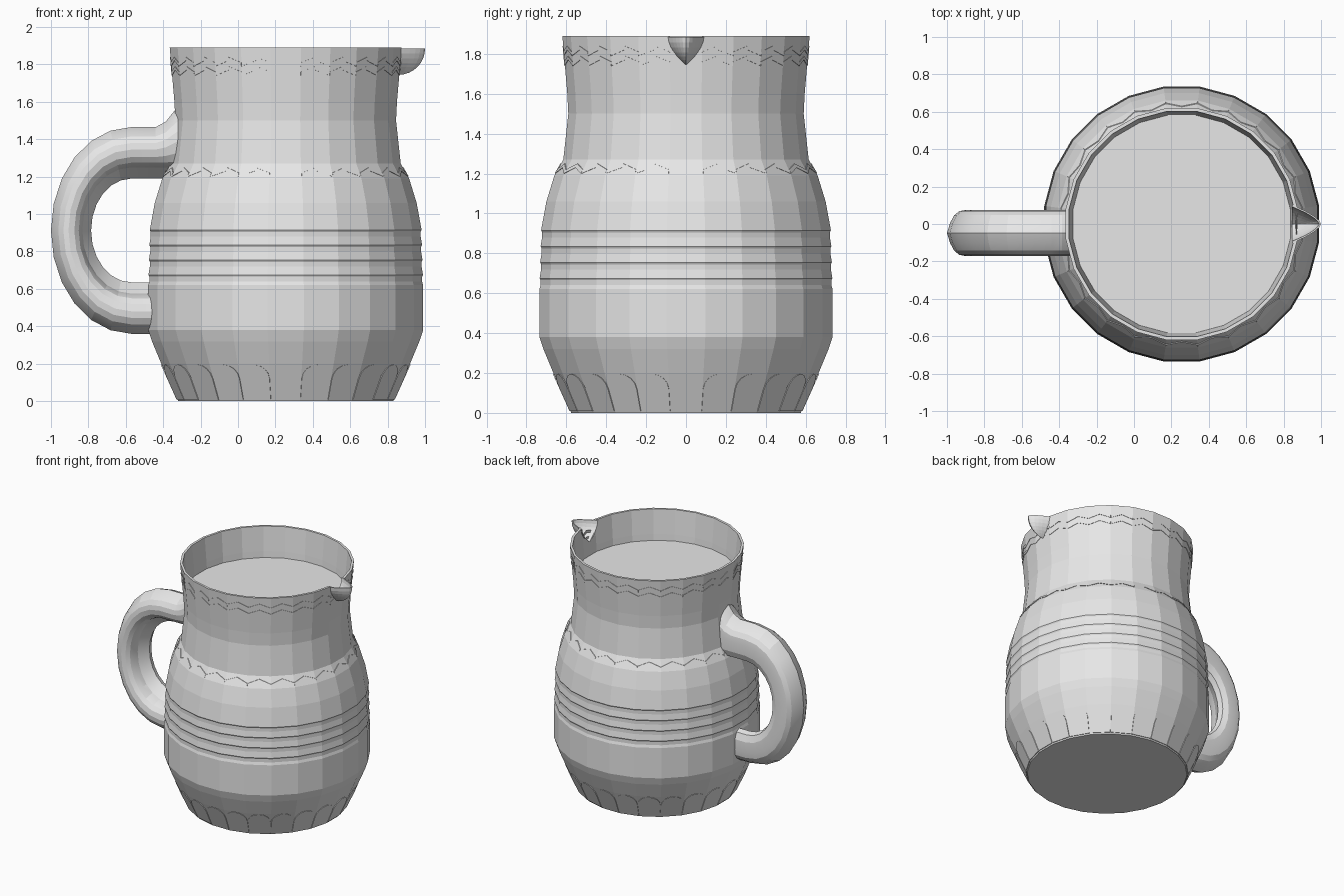
import bpy, bmesh, math
from mathutils import Vector

cube = bpy.data.objects.get("Cube")
if cube:
    bpy.data.objects.remove(cube, do_unlink=True)

SIDES = 24
HALF = math.pi / SIDES
CENTRE_X = 0.255

clay = bpy.data.materials.new("grey_clay")
clay.use_nodes = True
clay.diffuse_color = (0.8, 0.8, 0.8, 1)
for node in clay.node_tree.nodes:
    if node.type == 'BSDF_PRINCIPLED':
        node.inputs["Base Color"].default_value = (0.8, 0.8, 0.8, 1)


def finish(bm, name, fix_normals=True):
    if fix_normals:
        bmesh.ops.recalc_face_normals(bm, faces=bm.faces[:])
    mesh = bpy.data.meshes.new(name)
    bm.to_mesh(mesh)
    bm.free()
    obj = bpy.data.objects.new(name, mesh)
    bpy.context.collection.objects.link(obj)
    mesh.materials.append(clay)
    return obj


def bridge(bm, rings, closed=True):
    for a, b in zip(rings, rings[1:]):
        n = len(a)
        for i in range(n if closed else n - 1):
            j = (i + 1) % n
            bm.faces.new((a[i], a[j], b[j], b[i]))


def lathe(name, profile):
    # profile radii are measured to the middle of each flat side
    bm = bmesh.new()
    rings = []
    for r, z in profile:
        r /= math.cos(HALF)
        rings.append([bm.verts.new((CENTRE_X + r * math.cos(HALF * (2 * i + 1)),
                                    r * math.sin(HALF * (2 * i + 1)), z))
                      for i in range(SIDES)])
    bridge(bm, rings)
    bm.faces.new(rings[0])
    bm.faces.new(rings[-1])
    return finish(bm, name)


# Jug body: outer wall with shallow stripes, rim and inner wall
outer = [(0.575, 0), (0.665, 0.2), (0.715, 0.32), (0.735, 0.38), (0.735, 0.62)]
for z in (0.64, 0.72, 0.80, 0.88):
    r = 0.735 - 0.03 * (z - 0.6)
    outer += [(r - 0.005, z), (r - 0.005, z + 0.025), (r, z + 0.035)]
outer += [(0.70, 1.06), (0.66, 1.19), (0.615, 1.27), (0.59, 1.5), (0.595, 1.6), (0.62, 1.89)]
inner = [(0.602, 1.89), (0.585, 1.7), (0.578, 1.6)]
body = lathe("jug_body", outer + inner)

# Liquid surface
lathe("liquid", [(0.58, 1.61), (0.583, 1.65)])


# Raised plates laid on every flat side of the wall
def wall_radius(z):
    for (r0, z0), (r1, z1) in zip(outer, outer[1:]):
        if z0 <= z <= z1 and z1 > z0:
            return r0 + (r1 - r0) * (z - z0) / (z1 - z0)
    return outer[-1][0]


def relief(name, outline, lift=0.005):
    bm = bmesh.new()
    for i in range(SIDES):
        a = 2 * HALF * i
        out = Vector((math.cos(a), math.sin(a), 0))
        side = Vector((-math.sin(a), math.cos(a), 0))
        layers = []
        for h in (-0.002, lift):
            ring = []
            for u, z in outline:
                r = wall_radius(z)
                p = out * (r + h) + side * (u * r * math.tan(HALF))
                ring.append(bm.verts.new((p.x + CENTRE_X, p.y, z)))
            layers.append(ring)
        bridge(bm, layers)
        bm.faces.new(layers[1])
    return finish(bm, name)


# Petals round the foot
arch = [(-0.97, 0.01), (0.97, 0.01)]
arch += [(0.97 * math.cos(t * math.pi / 8), 0.12 + 0.075 * math.sin(t * math.pi / 8))
         for t in range(9)]
relief("foot_petals", arch)


# Chevron bands on the shoulder and under the rim
def chevron(z, height, width):
    return [(-1, z), (0, z + height), (1, z), (1, z + width),
            (0, z + height + width), (-1, z + width)]


relief("shoulder_chevrons", chevron(1.2, 0.03, 0.02), 0.004)
for k in range(2):
    relief("rim_chevrons_%d" % (k + 1), chevron(1.74 + 0.05 * k, 0.03, 0.02), 0.003)

# Handle: a ridged section swept round a flattened arch
section = [(0, 0), (-0.055, 0.022), (-0.095, 0.05), (-0.117, 0.085), (-0.122, 0.12),
           (-0.113, 0.16), (-0.09, 0.19), (-0.06, 0.205), (-0.02, 0.215),
           (0.02, 0.245), (0.06, 0.275), (0.1, 0.26), (0.12, 0.21), (0.123, 0.13),
           (0.117, 0.085), (0.095, 0.05), (0.055, 0.022)]
MID_Y, MID_Z, ARCH_X = -0.048, 0.9125, -0.57
bm = bmesh.new()
rings = []
# flared upper end
for x, flare in ((-0.32, 0.11), (-0.35, 0.075), (-0.385, 0.03), (-0.44, 0.0)):
    rings.append([bm.verts.new((x, MID_Y + y,
                                MID_Z + 0.5525 - d + flare * max(0, 1 - d / 0.2)))
                  for y, d in section])
STEPS = 12
for s in range(STEPS + 1):
    a = math.pi / 2 - math.pi * s / STEPS
    rings.append([bm.verts.new((ARCH_X - (0.43 - 0.78 * d) * math.cos(a), MID_Y + y,
                                MID_Z + (0.5525 - d) * math.sin(a)))
                  for y, d in section])
# lower end
rings.append([bm.verts.new((-0.455, MID_Y + y, MID_Z - 0.5525 + d)) for y, d in section])
bridge(bm, rings)
bm.faces.new(rings[0])
bm.faces.new(rings[-1])
handle = finish(bm, "handle")
bpy.ops.object.select_all(action='DESELECT')
bpy.context.view_layer.objects.active = handle
handle.select_set(True)
bpy.ops.object.shade_smooth_by_angle(angle=math.radians(14))
handle.select_set(False)


# Pouring lip: a pointed half bowl, with its shape reused to open the rim
def lip_rows(inset):
    rows = []
    for i in range(9):
        k = math.sin(i / 8 * math.pi / 2)
        tip = 0.86 + (0.14 - inset) * math.sqrt(max(0, 1 - k * k))
        width = (0.1 - inset) * (1 - k ** 1.8) + 0.002
        rows.append([(0.845 + (tip - 0.845) * (1 - abs(s / 6) ** 1.6),
                      width * s / 6, 1.885 - (0.14 - inset) * k)
                     for s in range(-6, 7)])
    return rows


bm = bmesh.new()
shell = [[[bm.verts.new(p) for p in row] for row in lip_rows(t)] for t in (0, 0.01)]
for layer in shell:
    bridge(bm, layer, closed=False)
bridge(bm, [shell[0][0], shell[1][0]], closed=False)
finish(bm, "pouring_lip")

bm = bmesh.new()
rows = lip_rows(0.01)
for row in rows + [[(x, y, 1.95) for x, y, z in rows[0]]]:
    for x, y, z in row:
        bm.verts.new((x, y, z))
        bm.verts.new((0.78, y, z))
bmesh.ops.convex_hull(bm, input=bm.verts[:])
bmesh.ops.delete(bm, geom=[v for v in bm.verts if not v.link_faces], context='VERTS')
cutter = finish(bm, "lip_cutter")
cutter.hide_render = True
cutter.hide_set(True)

cut = body.modifiers.new("lip_opening", 'BOOLEAN')
cut.operation = 'DIFFERENCE'
cut.solver = 'EXACT'
cut.object = cutter
